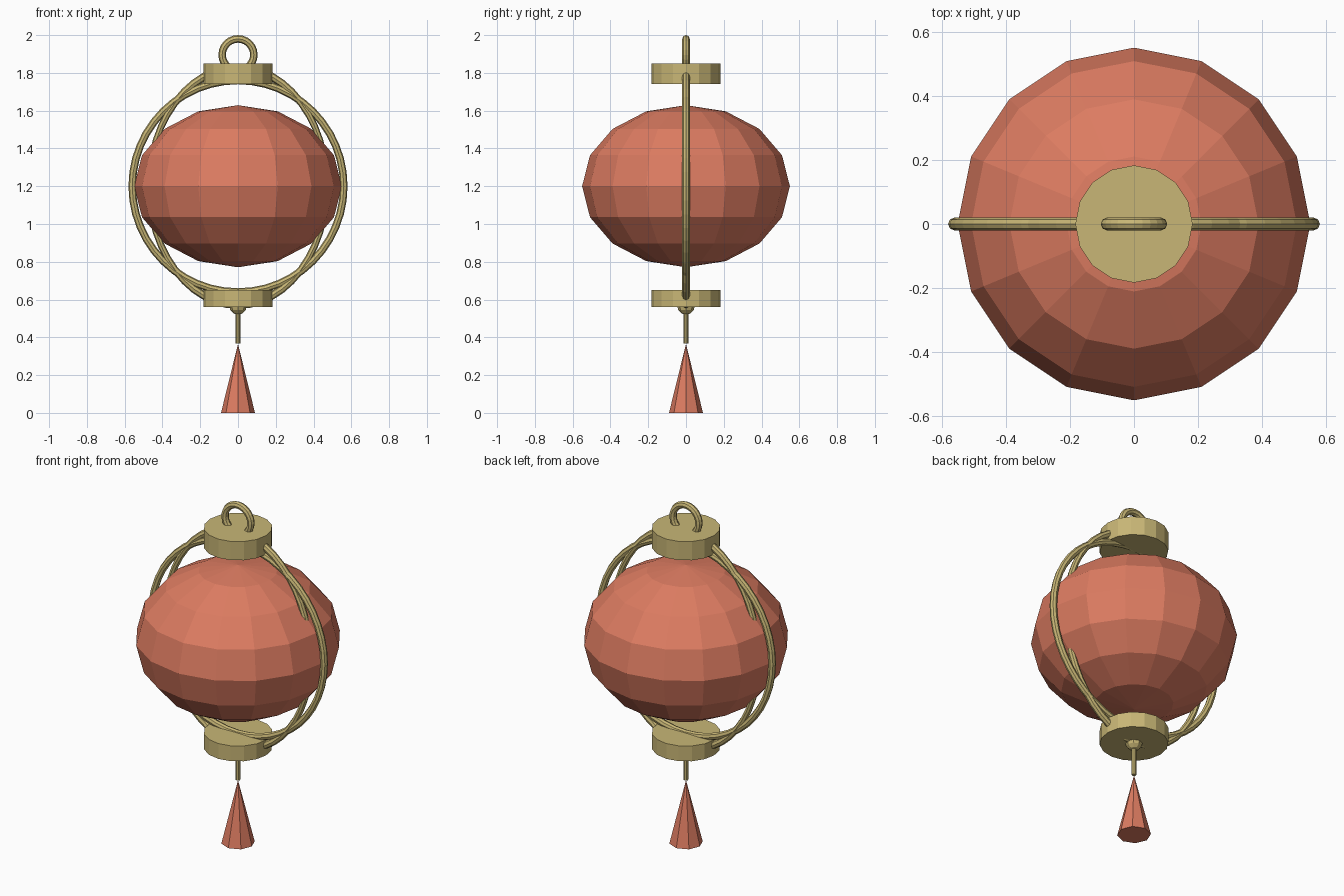
import bpy
from math import pi

if "Cube" in bpy.data.objects:
    bpy.data.objects.remove(bpy.data.objects["Cube"])


def material(name, rgb):
    m = bpy.data.materials.new(name)
    m.diffuse_color = (*rgb, 1)
    m.use_nodes = True
    m.node_tree.nodes["Principled BSDF"].inputs["Base Color"].default_value = m.diffuse_color
    return m


red = material("red_paper", (0.72, 0.20, 0.12))
gold = material("gold_metal", (0.58, 0.47, 0.18))


def finish(name, mat, scale=(1, 1, 1)):
    o = bpy.context.object
    o.name = name
    o.scale = scale
    o.data.materials.append(mat)
    return o


def cylinder(name, mat, r, z0, z1, sides):
    bpy.ops.mesh.primitive_cylinder_add(vertices=sides, radius=r, depth=z1 - z0,
                                        location=(0, 0, (z0 + z1) / 2))
    return finish(name, mat)


def upright_ring(name, mat, z, major, minor, segs, sx=1, sz=1):
    # local y of the torus becomes world z after the quarter turn
    bpy.ops.mesh.primitive_torus_add(major_radius=major, minor_radius=minor,
                                     major_segments=segs, minor_segments=8,
                                     location=(0, 0, z), rotation=(pi / 2, 0, 0))
    return finish(name, mat, (sx, sz, 1))


# Faceted paper body
bpy.ops.mesh.primitive_uv_sphere_add(segments=16, ring_count=8, radius=0.55,
                                     location=(0, 0, 1.2))
finish("lantern_body", red, (1, 1, 0.78))

# Caps above and below
cylinder("top_cap", gold, 0.183, 1.74, 1.85, 16)
cylinder("bottom_cap", gold, 0.183, 0.56, 0.65, 16)

# Two frame hoops in the same upright plane: one round, one tall and narrow
upright_ring("round_hoop", gold, 1.2, 0.56, 0.02, 48)
upright_ring("tall_hoop", gold, 1.2, 0.56, 0.02, 48, 0.84, 1.12)

# Hanging ring
upright_ring("hanging_ring", gold, 1.896, 0.084, 0.02, 24)

# Bead, cord and tassel
bpy.ops.mesh.primitive_uv_sphere_add(segments=8, ring_count=6, radius=0.047,
                                     location=(0, 0, 0.567))
finish("bead", gold)
cylinder("cord", gold, 0.0125, 0.368, 0.57, 8)
bpy.ops.mesh.primitive_cone_add(vertices=8, radius1=0.09, radius2=0, depth=0.365,
                                location=(0, 0, 0.1825))
finish("tassel", red)
